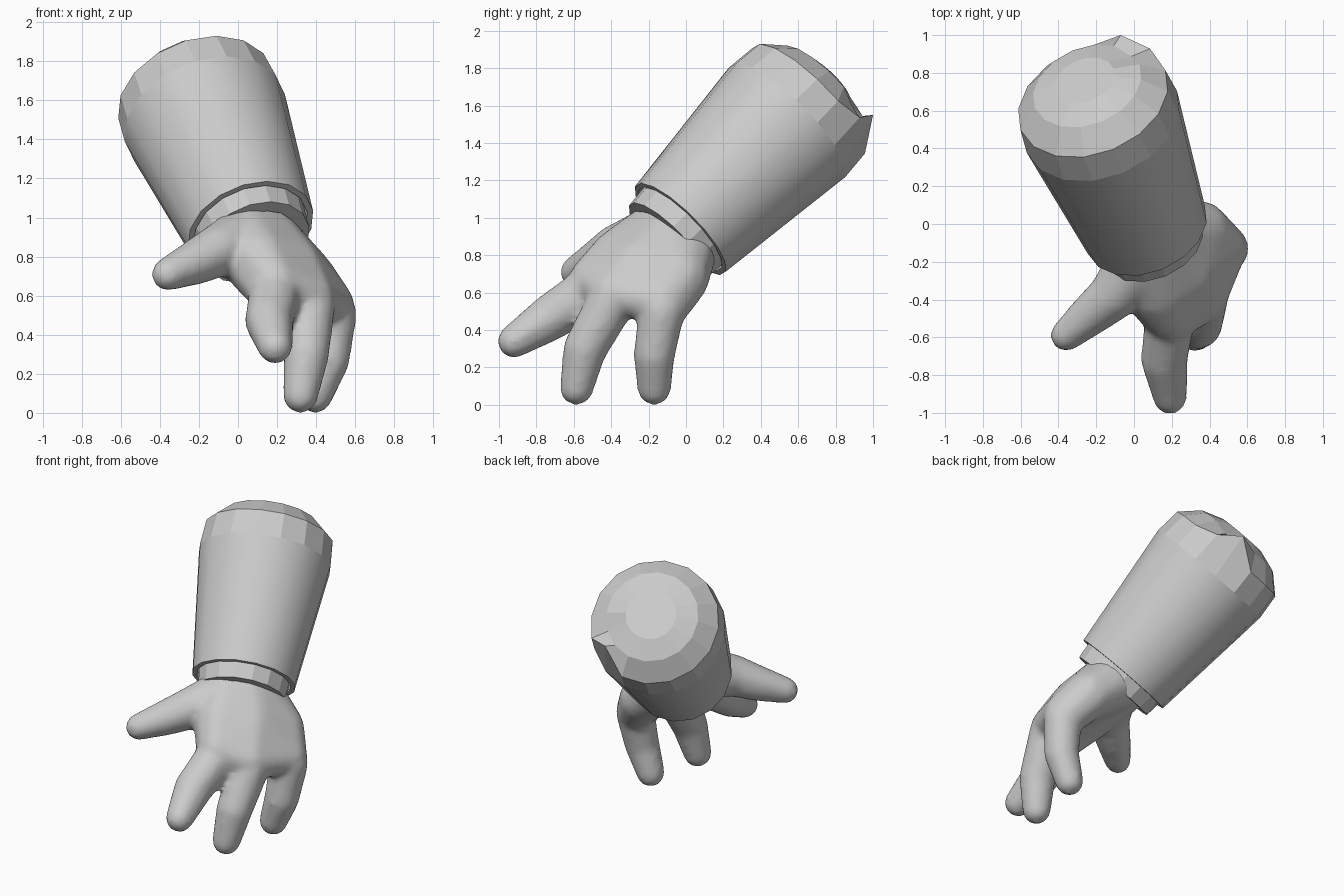
import bpy, bmesh, math
from mathutils import Vector

if "Cube" in bpy.data.objects:
    bpy.data.objects.remove(bpy.data.objects["Cube"])

AXIS = Vector((-0.28, 0.68, 0.68)).normalized()
WRIST = Vector((0.065, -0.03, 0.94))
ROT = AXIS.to_track_quat('Z', 'Y')
SIDES = 16


def add_object(name, bm):
    bmesh.ops.recalc_face_normals(bm, faces=bm.faces)
    mesh = bpy.data.meshes.new(name)
    bm.to_mesh(mesh)
    bm.free()
    ob = bpy.data.objects.new(name, mesh)
    bpy.context.collection.objects.link(ob)
    return ob


def lathe(profile, smooth_band=None, cap=False):
    """Turn (distance, radius) pairs about the forearm axis."""
    bm = bmesh.new()
    rings = []
    for d, r in profile:
        rings.append([bm.verts.new(WRIST + ROT @ Vector((
            r * math.cos(2 * math.pi * i / SIDES),
            r * math.sin(2 * math.pi * i / SIDES), d))) for i in range(SIDES)])
    for k in range(len(rings) - 1):
        a, b = rings[k], rings[k + 1]
        for i in range(SIDES):
            j = (i + 1) % SIDES
            f = bm.faces.new((a[i], a[j], b[j], b[i]))
            f.smooth = k == smooth_band
    if cap:
        bm.faces.new(rings[-1])
    return bm, rings


# Sleeve: smooth tapered barrel with a faceted, domed end
bm, rings = lathe([(0.06, 0.30), (0.0, 0.305), (0.0, 0.335), (0.84, 0.43),
                   (1.01, 0.415), (1.12, 0.30), (1.165, 0.165)], 2, True)


# Crumpled cloth fold at the elbow
def nearest(ring, point):
    return min(ring, key=lambda v: (v.co - Vector(point)).length)


peak = nearest(rings[4], (-0.07, 0.97, 1.50))
side = nearest([v for v in rings[4] if v != peak], (0.10, 0.90, 1.42))
dent = nearest(rings[5], (0.08, 0.88, 1.60))
peak.co = (-0.07, 1.0, 1.55)
side.co += AXIS * 0.04
dent.co -= AXIS * 0.03
add_object("sleeve", bm)

# Inner cuff band
bm, _ = lathe([(-0.10, 0.22), (-0.10, 0.285), (0.0, 0.295), (0.06, 0.30)])
add_object("cuff_band", bm)


def sphere_points(x, y, z, r, n=12):
    """Points spread over a sphere in latitude rows."""
    for i in range(n + 1):
        t = math.pi * i / n
        for j in range(1 if i in (0, n) else n):
            p = 2 * math.pi * j / n
            yield Vector((x + r * math.sin(t) * math.cos(p),
                          y + r * math.sin(t) * math.sin(p), z + r * math.cos(t)))


def add_hull(verts, faces, joints):
    """Append the convex skin around some (x, y, z, radius) joints."""
    tmp = bmesh.new()
    for joint in joints:
        for co in sphere_points(*joint):
            tmp.verts.new(co)
    bmesh.ops.convex_hull(tmp, input=list(tmp.verts))
    bmesh.ops.recalc_face_normals(tmp, faces=list(tmp.faces))
    tmp.verts.index_update()
    start = len(verts)
    verts += [v.co.copy() for v in tmp.verts]
    faces += [[start + v.index for v in f.verts] for f in tmp.faces]
    tmp.free()


# Hand: fingers are chains of tapered capsules, blended into one skin
thumb = [(0.03, -0.2, 0.88, .17), (-0.1, -0.37, 0.83, .135),
         (-0.22, -0.47, 0.77, .115), (-0.36, -0.59, 0.71, .085)]
index = [(0.03, -0.14, 0.90, .19), (0.11, -0.34, 0.77, .18), (0.19, -0.50, 0.62, .135),
         (0.16, -0.72, 0.47, .125), (0.19, -0.92, 0.34, .09)]
middle = [(0.11, -0.08, 0.88, .20), (0.27, -0.25, 0.73, .17), (0.37, -0.40, 0.55, .13),
          (0.35, -0.54, 0.30, .118), (0.32, -0.585, 0.09, .092)]
outer = [(0.15, -0.01, 0.84, .18), (0.35, -0.03, 0.68, .155), (0.485, -0.13, 0.50, .125),
         (0.46, -0.17, 0.27, .113), (0.395, -0.17, 0.09, .092)]
verts, faces = [], []
for chain in (thumb, index, middle, outer):
    for a, b in zip(chain, chain[1:]):
        add_hull(verts, faces, (a, b))
# Palm: fill between neighbouring finger bones
for one, two in ((index, middle), (middle, outer)):
    for k in (0, 1):
        ends = [(x, y, z + 0.05 * k, r - 0.01 * k)
                for x, y, z, r in (one[k + 1], two[k + 1])]
        add_hull(verts, faces, [one[k], two[k]] + ends)
mesh = bpy.data.meshes.new("hand")
mesh.from_pydata(verts, [], faces)
hand = bpy.data.objects.new("hand", mesh)
bpy.context.collection.objects.link(hand)
remesh = hand.modifiers.new("skin", 'REMESH')
remesh.mode = 'VOXEL'
remesh.voxel_size = 0.02
remesh.use_smooth_shade = True
soften = hand.modifiers.new("soften", 'SMOOTH')
soften.factor = 0.5
soften.iterations = 10
